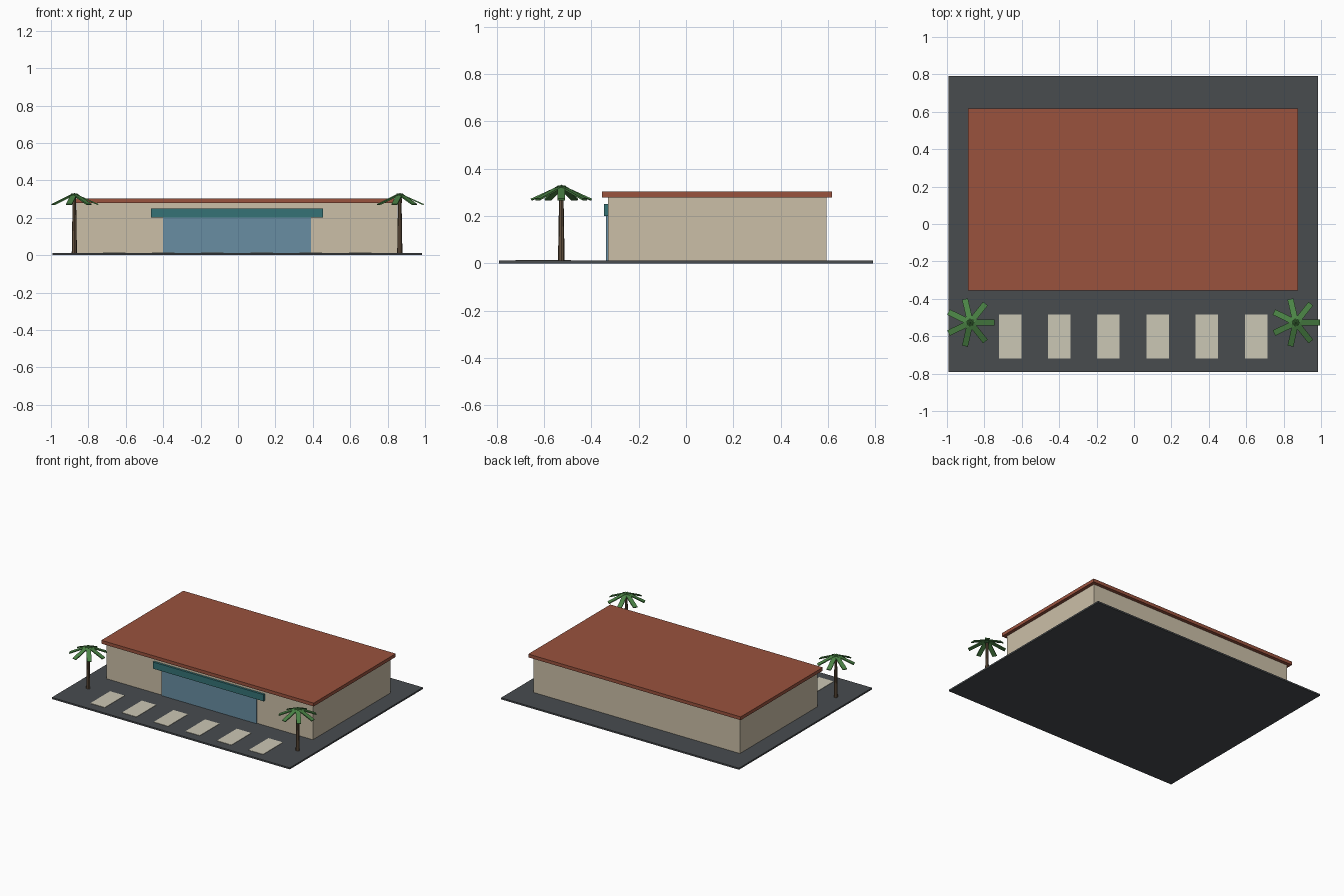
import bpy, bmesh, math
from mathutils import Matrix, Vector

if "Cube" in bpy.data.objects:
    bpy.data.objects.remove(bpy.data.objects["Cube"])

CX = -0.005  # building centre line


def material(name, rgb):
    m = bpy.data.materials.new(name)
    m.diffuse_color = (*rgb, 1)
    m.use_nodes = True
    m.node_tree.nodes["Principled BSDF"].inputs["Base Color"].default_value = m.diffuse_color
    return m


asphalt = material("asphalt", (0.065, 0.072, 0.078))
cream = material("cream", (0.60, 0.52, 0.39))
terracotta = material("terracotta", (0.32, 0.085, 0.048))
glass = material("glass_blue", (0.14, 0.27, 0.36))
teal = material("teal", (0.035, 0.17, 0.18))
paint = material("pale_paint", (0.60, 0.57, 0.46))
bark = material("bark", (0.13, 0.085, 0.05))
leaf = material("leaf", (0.07, 0.23, 0.06))
crown_green = material("crown_green", (0.035, 0.11, 0.035))


def finish(name, bm, mat):
    bmesh.ops.recalc_face_normals(bm, faces=bm.faces)
    me = bpy.data.meshes.new(name)
    bm.to_mesh(me)
    bm.free()
    me.materials.append(mat)
    ob = bpy.data.objects.new(name, me)
    bpy.context.collection.objects.link(ob)
    return ob


def box(name, x, y, z, mat):
    """Box from (min, max) pairs."""
    bm = bmesh.new()
    size = Vector((x[1] - x[0], y[1] - y[0], z[1] - z[0]))
    mid = Vector((sum(x) / 2, sum(y) / 2, sum(z) / 2))
    bmesh.ops.create_cube(bm, size=1, matrix=Matrix.Translation(mid) @ Matrix.Diagonal((*size, 1)))
    return finish(name, bm, mat)


def palm(side, px, py):
    # tapered trunk
    bm = bmesh.new()
    bmesh.ops.create_cone(bm, cap_ends=True, segments=8, radius1=0.014, radius2=0.009,
                          depth=0.30, matrix=Matrix.Translation((px, py, 0.162)))
    finish(side + "_palm_trunk", bm, bark)
    # crown knob
    bm = bmesh.new()
    bmesh.ops.create_icosphere(bm, subdivisions=1, radius=0.018,
                               matrix=Matrix.Translation((px, py, 0.315)))
    finish(side + "_palm_crown", bm, crown_green)
    # seven drooping flat fronds
    bm = bmesh.new()
    tilt, length = math.radians(24), 0.14
    for i in range(7):
        m = (Matrix.Translation((px, py, 0.327)) @ Matrix.Rotation(i * math.tau / 7, 4, "Z")
             @ Matrix.Rotation(tilt, 4, "Y") @ Matrix.Translation((length / 2, 0, 0))
             @ Matrix.Diagonal((length, 0.032, 0.007, 1)))
        bmesh.ops.create_cube(bm, size=1, matrix=m)
    finish(side + "_palm_fronds", bm, leaf)


# lot and building
box("lot_slab", (CX - 0.988, CX + 0.988), (-0.79, 0.79), (0, 0.012), asphalt)
box("walls", (CX - 0.858, CX + 0.858), (-0.33, 0.593), (0.012, 0.278), cream)
box("roof_slab", (CX - 0.882, CX + 0.882), (-0.355, 0.618), (0.278, 0.303), terracotta)

# shopfront glazing and sign band
box("shopfront_glass", (CX - 0.395, CX + 0.395), (-0.338, -0.325), (0.012, 0.205), glass)
box("canopy_band", (CX - 0.46, CX + 0.46), (-0.346, -0.325), (0.20, 0.25), teal)

# parking stripes
for i in range(6):
    c = CX + (i - 2.5) * 0.263
    box(f"parking_stripe_{i + 1}", (c - 0.06, c + 0.06), (-0.72, -0.485), (0.011, 0.0145), paint)

# palms at the front corners
palm("left", CX - 0.87, -0.527)
palm("right", CX + 0.87, -0.527)
